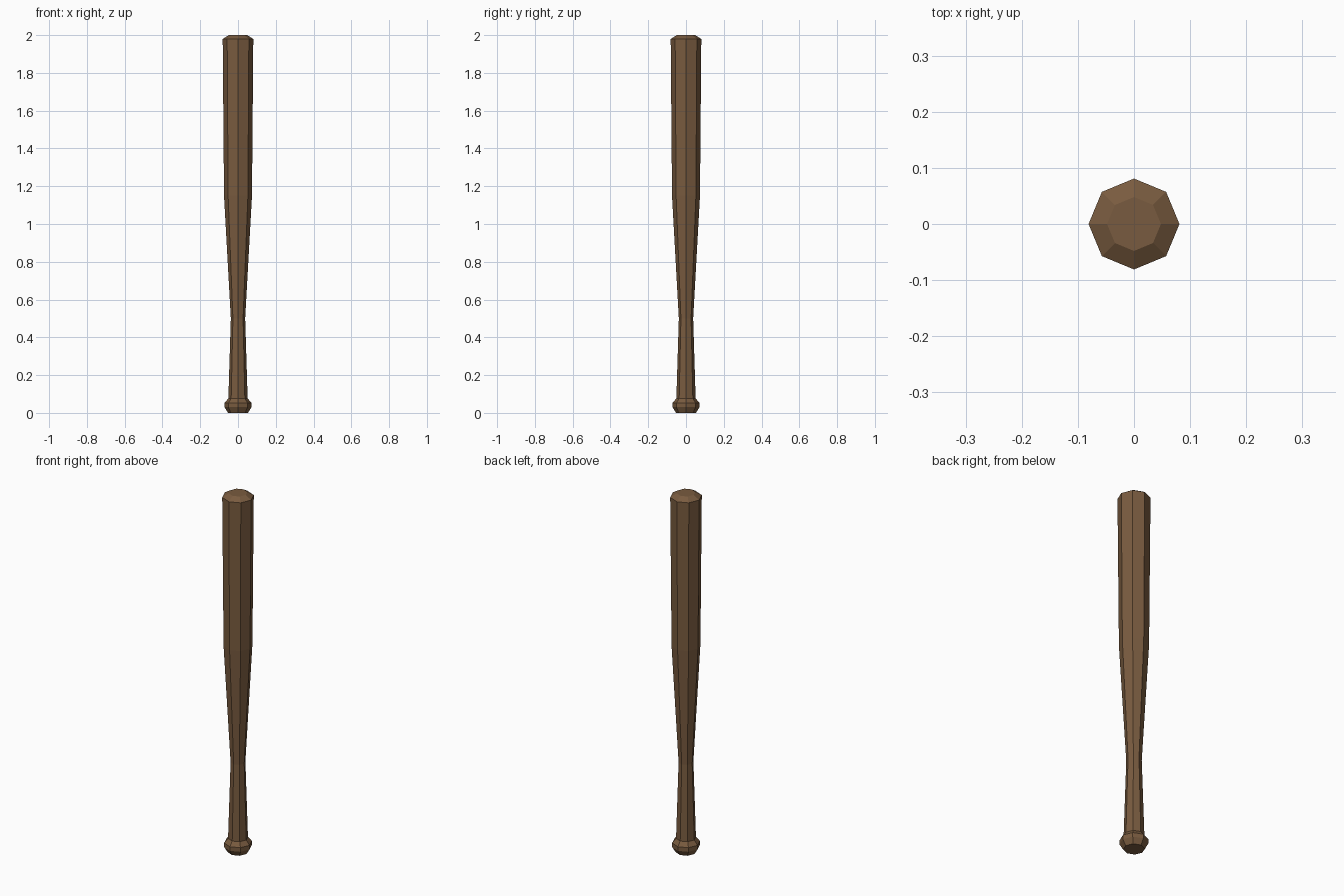
import bpy, bmesh, math

if "Cube" in bpy.data.objects:
    bpy.data.objects.remove(bpy.data.objects["Cube"])

SIDES = 8

wood = bpy.data.materials.new("brown wood")
wood.diffuse_color = (0.19, 0.105, 0.05, 1)
wood.use_nodes = True
wood.node_tree.nodes["Principled BSDF"].inputs["Base Color"].default_value = wood.diffuse_color

# Bat profile from knob to tip: (radius, height)
profile = [
    (0.053, 0.0), (0.071, 0.03), (0.071, 0.053), (0.051, 0.077),  # knob
    (0.038, 0.5),                                                # thin grip
    (0.074, 1.15), (0.081, 1.98),                                # barrel
    (0.048, 2.0),                                                # bevelled tip
]

# Lathe the profile into an eight-sided body with closed ends
bm = bmesh.new()
rings = []
for r, z in profile:
    angles = [2 * math.pi * i / SIDES for i in range(SIDES)]
    rings.append([bm.verts.new((r * math.cos(a), r * math.sin(a), z)) for a in angles])
for low, high in zip(rings, rings[1:]):
    for i in range(SIDES):
        j = (i + 1) % SIDES
        bm.faces.new((low[i], low[j], high[j], high[i]))
bm.faces.new(rings[0][::-1])
bm.faces.new(rings[-1])

mesh = bpy.data.meshes.new("wooden_bat")
bm.to_mesh(mesh)
bm.free()
mesh.materials.append(wood)
bat = bpy.data.objects.new("wooden_bat", mesh)
bpy.context.collection.objects.link(bat)
